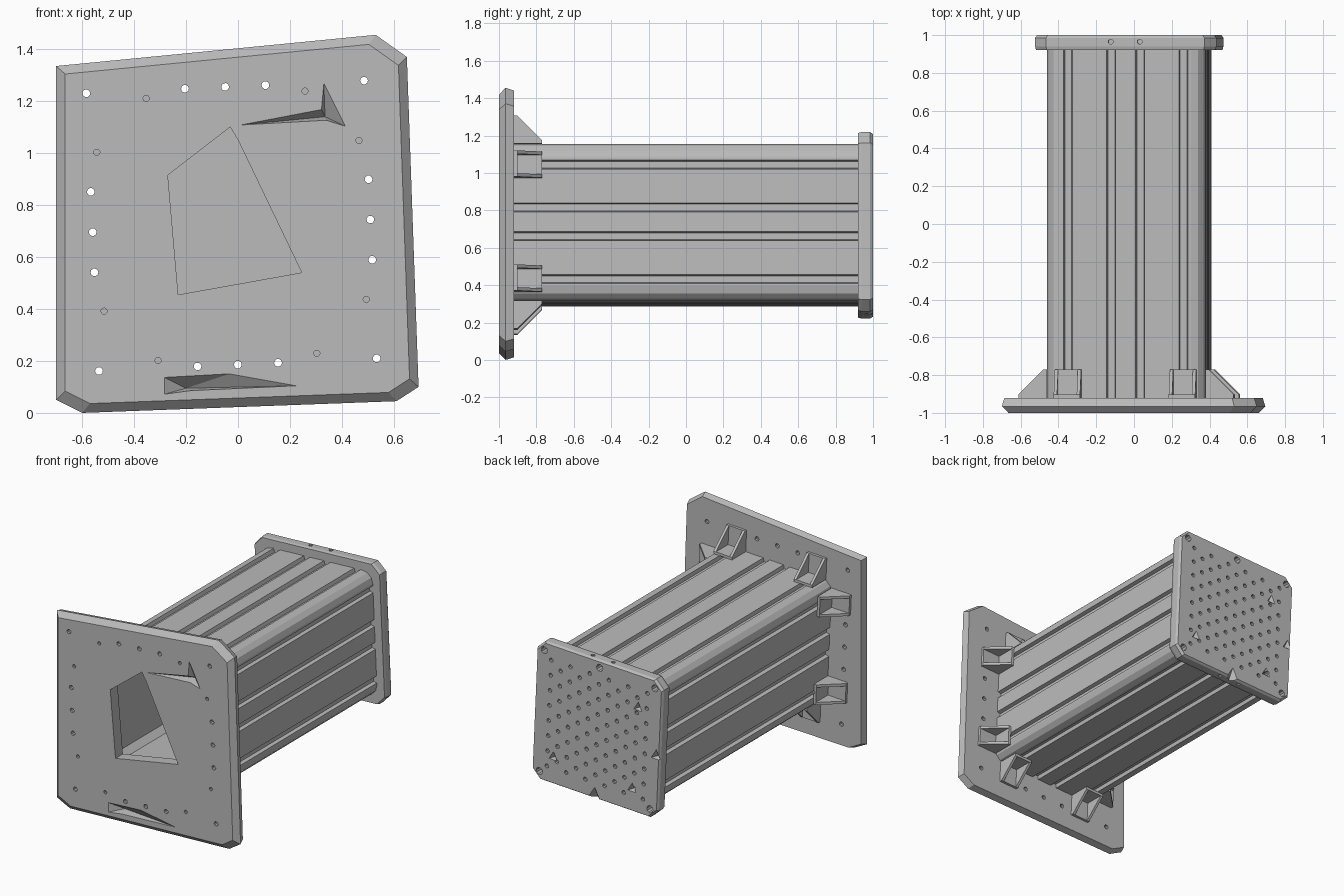
import bpy, bmesh, math

cube = bpy.data.objects.get("Cube")
if cube:
    bpy.data.objects.remove(cube, do_unlink=True)

GREY = (0.5, 0.5, 0.5, 1)
metal = bpy.data.materials.new("plain grey metal")
metal.use_nodes = True
metal.diffuse_color = GREY
metal.node_tree.nodes["Principled BSDF"].inputs["Base Color"].default_value = GREY

CX, CZ, TILT = -0.025, 0.72, math.radians(2.6)
C, S = math.cos(TILT), math.sin(TILT)
HALF = 0.42          # half width of the tube


def place(u, v, y):
    """Tilted section coordinates to a point in space."""
    return (CX + u * C - v * S, y, CZ + u * S + v * C)


def loop(pts, y):
    return [place(u, v, y) for u, v in pts]


def flat(pts, y, scale=1.0):
    """Untilted outline, scaled about the plate middle."""
    return [(x * scale, y, CZ + (z - CZ) * scale) for x, z in pts]


def skin(bm, loops):
    """Bridge equal loops and cap both ends; a last loop of one point makes a tip."""
    rings = [[bm.verts.new(p) for p in l] for l in loops]
    n = len(rings[0])
    for a, b in zip(rings, rings[1:]):
        for i in range(n):
            j = (i + 1) % n
            if len(b) == 1:
                bm.faces.new((a[i], a[j], b[0]))
            else:
                bm.faces.new((a[i], a[j], b[j], b[i]))
    bm.faces.new(rings[0])
    if len(rings[-1]) > 1:
        bm.faces.new(rings[-1])


def make(name, solids):
    bm = bmesh.new()
    for loops in solids:
        skin(bm, loops)
    bmesh.ops.recalc_face_normals(bm, faces=bm.faces)
    mesh = bpy.data.meshes.new(name)
    bm.to_mesh(mesh)
    bm.free()
    mesh.materials.append(metal)
    ob = bpy.data.objects.new(name, mesh)
    bpy.context.collection.objects.link(ob)
    return ob


def cut(ob, solids):
    """Subtract the solids from the object for good."""
    cutter = make("cutter", solids)
    cutter.hide_render = True
    mod = ob.modifiers.new("cut", "BOOLEAN")
    mod.operation, mod.solver, mod.object = "DIFFERENCE", "EXACT", cutter
    graph = bpy.context.evaluated_depsgraph_get()
    graph.update()
    mesh = bpy.data.meshes.new_from_object(ob.evaluated_get(graph))
    ob.modifiers.clear()
    ob.data = mesh
    bpy.data.objects.remove(cutter, do_unlink=True)


def circle(u, v, r, sides=10):
    return [(u + r * math.cos(i * math.tau / sides), v + r * math.sin(i * math.tau / sides))
            for i in range(sides)]


def drill(u, v, r, y0, y1):
    return [loop(circle(u, v, r), y0), loop(circle(u, v, r), y1)]


def turn(u, v, k):
    for _ in range(k):
        u, v = -v, u
    return u, v


def box_profile(h, c):
    return [turn(*p, k) for k in range(4) for p in ((h, -h + c), (h, h - c))]


# Grooved tube: one side of the profile repeated four times, rounded corners between
side = [(HALF, -0.345)]
for g in (-0.306, -0.077, 0.077, 0.306):
    side += [(HALF, g - 0.024), (HALF - 0.025, g - 0.018),
             (HALF - 0.025, g + 0.018), (HALF, g + 0.024)]
side.append((HALF, 0.345))
for a in (30, 60):
    t = math.radians(a)
    side.append((0.345 + 0.075 * math.cos(t), 0.345 + 0.075 * math.sin(t)))
profile = [turn(*p, k) for k in range(4) for p in side]
tube = make("grooved_tube", [[loop(profile, -0.92), loop(profile, 0.92)]])
bore = box_profile(0.38, 0.04)
cut(tube, [[loop(bore, -1.1), loop(bore, 1.1)]])

# Front flange with slanted rim
rim = [(-0.7, 1.335), (0.53, 1.455), (0.65, 1.37), (0.695, 0.1),
       (0.61, 0.045), (-0.6, 0.0), (-0.7, 0.05)]
front = make("front_flange", [[flat(rim, -1, 0.95), flat(rim, -0.965), flat(rim, -0.92, 0.98)]])
opening = [(-0.27, 0.915), (-0.03, 1.1), (0.0, 1.05), (0.245, 0.54), (-0.23, 0.455)]
cut(front, [[flat(opening, -1.1), flat(opening, -0.8)]])

# Bolt holes around the flange
holes = []
for k in range(4):
    for u, v, r in ((-0.535, 0.535, 0.015), (-0.306, 0.505, 0.012), (-0.155, 0.535, 0.015),
                    (0, 0.535, 0.015), (0.155, 0.535, 0.015), (0.306, 0.505, 0.012)):
        holes.append(drill(*turn(u, v, k), r, -1.1, -0.8))
cut(front, holes)

# Dents in the flange face
dent_top = [(-0.02, 1.105), (0.32, 1.17), (0.33, 1.28), (0.42, 1.10), (0.34, 1.125)]
dent_low = [(-0.29, 0.14), (-0.02, 0.155), (0.26, 0.105), (-0.18, 0.085), (-0.29, 0.07)]
cut(front, [[flat(dent_top, -1.005), [(0.335, -0.945, 1.14)]],
            [flat(dent_low, -1.005), [(-0.2, -0.94, 0.095)]]])

# Back plate with chamfered corners and bevelled rim
back = make("back_plate", [[loop(box_profile(0.475, 0.06), 0.92),
                            loop(box_profile(0.48, 0.06), 0.94),
                            loop(box_profile(0.48, 0.06), 0.985),
                            loop(box_profile(0.47, 0.06), 1.0)]])

# Blind perforations in staggered columns, larger holes at the corners
holes = [drill(su * 0.42, sv * 0.42, 0.024, 0.95, 1.1) for su in (-1, 1) for sv in (-1, 1)]
holes.append(drill(0, 0.43, 0.024, 0.95, 1.1))
for col in range(-5, 6):
    odd = col % 2
    for row in range(7 + odd):
        holes.append(drill(col * 0.073, (row - 3 - odd / 2) * 0.105, 0.014, 0.96, 1.1))
cut(back, holes)

# Small holes in the top and bottom rim of the back plate
rim_holes = []
for s in (-1, 1):
    for u in (-0.077, 0.077):
        ring = circle(u, 0.965, 0.013)
        rim_holes.append([[place(a, s * v, y) for a, y in ring] for v in (0.45, 0.6)])
cut(back, rim_holes)

# Notches in the back face
dents = []
for u, v, d in ((0, -0.48, 0.06), (-0.45, -0.05, 0.04), (-0.3, 0.24, 0.035),
                (0.32, -0.3, 0.035), (-0.28, -0.33, 0.035)):
    tri = [(u - d, v - d / 3), (u + d, v - d / 3), (u, v + d * 1.5)]
    dents.append([loop(tri, 1.005), [place(u, v, 0.96)]])
cut(back, dents)

# Corner brackets: base, upright and two cheeks, two on each tube side
def bracket_part(k, section, u0, u1):
    return [[place(*turn(u, HALF + h, k), -0.92 + d) for d, h in section] for u in (u0, u1)]


T, L, W = 0.018, 0.15, 0.07
base = [(0, 0), (L, 0), (L, T), (0, T)]
upright = [(0, 0), (T, 0), (T, L), (0, L)]
cheek = [(0, 0), (L, 0), (L, T), (T, L), (0, L)]
sides = ("top", "right", "bottom", "left")
for k, label in enumerate(sides):
    for n, u in (("a", -0.305), ("b", 0.305)):
        make(f"{label}_bracket_{n}", [
            bracket_part(k, base, u - W, u + W),
            bracket_part(k, upright, u - W, u + W),
            bracket_part(k, cheek, u - W, u - W + T),
            bracket_part(k, cheek, u + W - T, u + W)])
